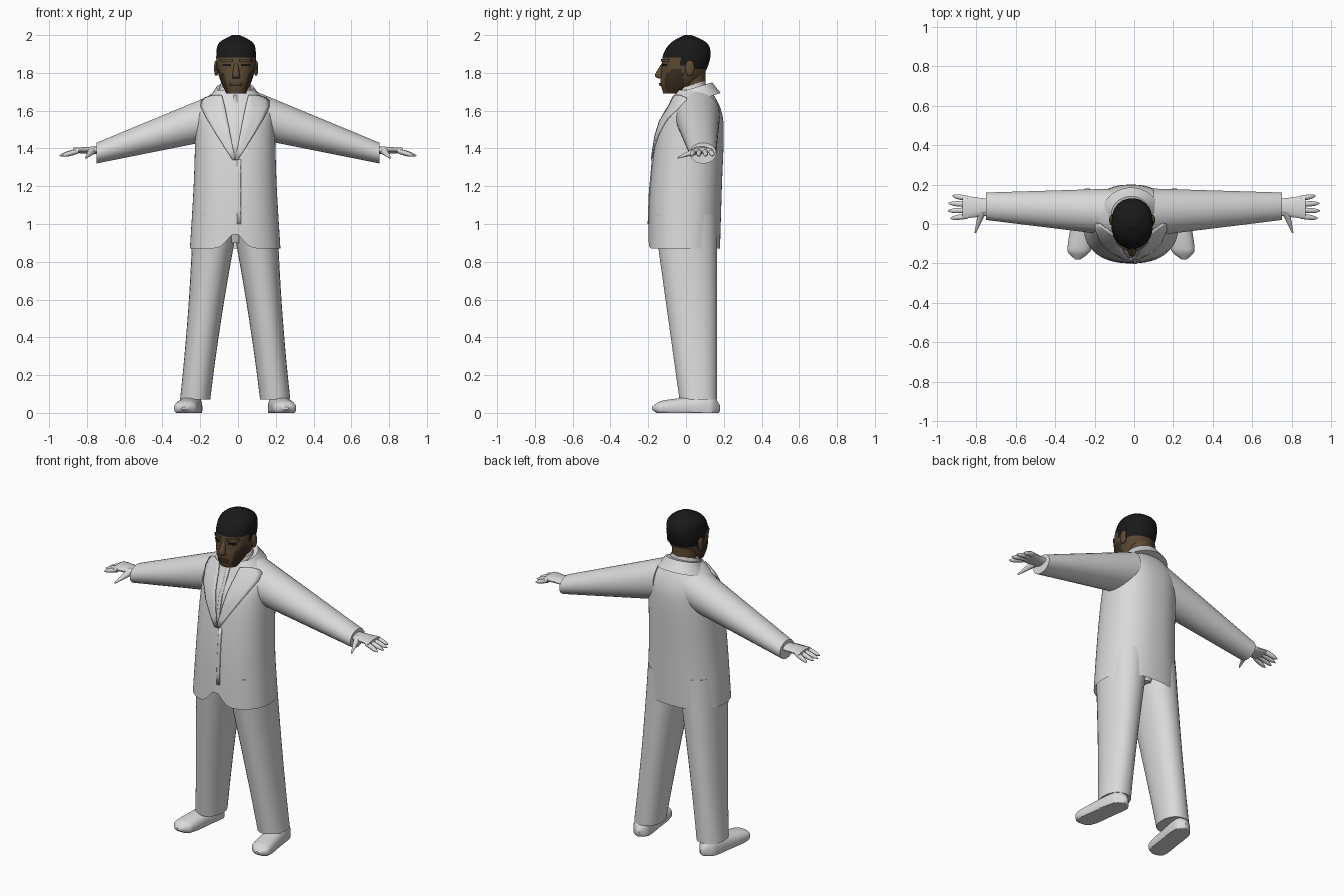
import bpy, bmesh, math
from mathutils import Vector

cube = bpy.data.objects.get("Cube")
if cube:
    bpy.data.objects.remove(cube, do_unlink=True)


def material(name, red, green, blue):
    mat = bpy.data.materials.new(name)
    mat.use_nodes = True
    mat.diffuse_color = (red, green, blue, 1)
    shader = mat.node_tree.nodes["Principled BSDF"]
    shader.inputs["Base Color"].default_value = mat.diffuse_color
    return mat


CLOTH = material("pale grey cloth", 0.7, 0.7, 0.7)
SKIN = material("brown skin", 0.11, 0.07, 0.035)
BEARD = material("dark brown stubble", 0.045, 0.03, 0.015)
HAIR = material("black hair", 0.01, 0.01, 0.01)
LIP = material("brown lips", 0.08, 0.045, 0.03)


def fractions(count):
    return [i / count for i in range(count + 1)]


def smooth_keys(keys, steps=4):
    """Smooth curve through a list of equal-length tuples."""
    dense = []
    last = len(keys) - 1
    for i in range(last):
        start, end = Vector(keys[i]), Vector(keys[i + 1])
        leave = (end - Vector(keys[max(i - 1, 0)])) / 2
        arrive = (Vector(keys[min(i + 2, last)]) - start) / 2
        for t in fractions(steps)[:-1]:
            ease = t * t * (3 - 2 * t)
            bend = leave * (1 - t) - arrive * t
            dense.append(start.lerp(end, ease) + bend * t * (1 - t))
    dense.append(Vector(keys[last]))
    return dense


def finish(name, bm, mats, shift, mirror):
    mesh = bpy.data.meshes.new(name)
    bmesh.ops.recalc_face_normals(bm, faces=bm.faces)
    for face in bm.faces:
        face.smooth = True
    bm.to_mesh(mesh)
    bm.free()
    for mat in mats:
        mesh.materials.append(mat)
    mesh.set_sharp_from_angle(angle=math.radians(40))
    ob = bpy.data.objects.new(name, mesh)
    bpy.context.collection.objects.link(ob)
    ob.location.x = shift
    if mirror:
        ob.modifiers.new("mirror", "MIRROR").use_mirror_merge = False
    return ob


def bridge(bm, rows, closed):
    """Fill quads between neighbouring rows of vertices."""
    for low, high in zip(rows, rows[1:]):
        for i in range(0 if closed else 1, len(low)):
            bm.faces.new((low[i - 1], low[i], high[i], high[i - 1]))


def loft(name, keys, mats, axis="z", power=2, segs=32, shift=0, mirror=False,
         capped=True, warp=None, rule=None):
    """Skin superellipse rings; a key is centre x, y, z and two radii."""
    bm = bmesh.new()
    rings = []
    for cx, cy, cz, ra, rb in smooth_keys(keys):
        ring = []
        for i in range(segs):
            turn = math.tau * (i + 0.5) / segs
            c, s = math.cos(turn), math.sin(turn)
            u = ra * math.copysign(abs(c) ** (2 / power), c)
            v = rb * math.copysign(abs(s) ** (2 / power), s)
            offset = {"x": (0, u, v), "y": (u, 0, v), "z": (u, v, 0)}[axis]
            point = Vector((cx, cy, cz)) + Vector(offset)
            ring.append(bm.verts.new(warp(point) if warp else point))
        rings.append(ring)
    bridge(bm, rings, True)
    if capped:
        bm.faces.new(rings[0])
        bm.faces.new(rings[-1])
    if rule:
        for face in bm.faces:
            face.material_index = rule(face.calc_center_median())
    return finish(name, bm, mats, shift, mirror)


def profile(rows):
    """Turn height, half width, front y and back y into ring keys."""
    return [(0, (front + back) / 2, z, width, (back - front) / 2)
            for z, width, front, back in rows]


def front_y(keys, power, x, z):
    nearest = min(smooth_keys(keys, 12), key=lambda key: abs(key[2] - z))
    _, cy, _, width, depth = nearest
    reach = min(abs(x) / width, 0.97)
    return cy - depth * (1 - reach ** power) ** (1 / power)


def panel(name, inner, outer, body, power, mat, shift, lift, mirror=True):
    """Thin plate lying on the front of a lofted body, between two edges."""
    bm = bmesh.new()
    rows = []
    for a, b in zip(smooth_keys(inner), smooth_keys(outer)):
        row = []
        for t in fractions(6):
            x, z = a.lerp(b, t)
            row.append(bm.verts.new((x, front_y(body, power, x, z) - lift, z)))
        rows.append(row)
    bridge(bm, rows, False)
    ob = finish(name, bm, [mat], shift, mirror)
    solid = ob.modifiers.new("thickness", "SOLIDIFY")
    solid.thickness, solid.offset = 0.008, 0


def band(name, left, right, top, bottom, *body_and_look):
    panel(name, [(left, top), (left, bottom)], [(right, top), (right, bottom)],
          *body_and_look)


# Jacket, with the hem cut away at the front
BODY = -0.015
ROUND = 2.3
jacket = profile([
    (0.87, 0.24, -0.2, 0.18), (1.2, 0.22, -0.19, 0.19), (1.5, 0.21, -0.15, 0.2),
    (1.62, 0.2, -0.09, 0.18), (1.71, 0.1, -0.05, 0.13)])


def hem(point):
    if point.y < 0:
        notch = math.exp(-(point.x / 0.055) ** 2)
        point.z += notch * max(0, 1.05 - point.z) * 0.45
    return point


loft("jacket", jacket, [CLOTH], power=ROUND, segs=64, shift=BODY, capped=False, warp=hem)
panel("lapels", [(0.07, 1.68), (0.05, 1.6), (0, 1.34)],
      [(0.12, 1.68), (0.18, 1.62), (0.015, 1.34)], jacket, ROUND, CLOTH, BODY, 0.006)
band("jacket_front_edge", 0.01, 0.03, 1.34, 1, jacket, ROUND, CLOTH, BODY, 0.001, False)
band("shirt_placket", -0.01, 0.01, 1.68, 1.35, jacket, ROUND, CLOTH, BODY, 0.002, False)


# Collars rise towards the back of the neck
def tilt(point):
    point.z += 0.3 * (point.y - 0.04)
    return point


def column(name, rows, y, mat, warp=None):
    loft(name, [(0, y, z, r, r * 0.9) for z, r in rows], [mat], shift=BODY, warp=warp)


column("jacket_collar", [(1.65, 0.15), (1.69, 0.12), (1.72, 0.1)], 0.05, CLOTH, tilt)
column("shirt_collar", [(1.65, 0.1), (1.74, 0.08)], 0.03, CLOTH, tilt)
column("neck", [(1.65, 0.07), (1.82, 0.07)], 0.04, SKIN)

# Sleeves and hands
loft("sleeves", [(0.1 + 0.65 * t, 0.06 + 0.03 * t, 1.575 - 0.2 * t,
                  0.12 - 0.05 * t, 0.125 - 0.07 * t) for t in fractions(6)],
     [CLOTH], axis="x", mirror=True)
loft("palms", [(0.72 + 0.15 * t, 0.085, 1.39, 0.04 + 0.02 * t, 0.022 - 0.008 * t)
               for t in fractions(3)], [CLOTH], axis="x", segs=20, mirror=True)
for i, label in enumerate(("index", "middle", "ring", "little")):
    length = 0.1 - 0.008 * (i - 1.3) ** 2
    keys = [(0.845 + length * t, 0.04 + 0.03 * i + 0.008 * (i - 1.4) * t,
             1.387 - 0.025 * t, *[0.014 * (1 - 0.8 * t ** 5)] * 2) for t in fractions(5)]
    loft(label + "_fingers", keys, [CLOTH], axis="x", segs=12, mirror=True)
loft("thumbs", [(0.77 + 0.035 * t, 0.06 - 0.105 * t, 1.39 - 0.04 * t,
                 *[0.022 * (1 - 0.8 * t)] * 2) for t in fractions(3)],
     [CLOTH], axis="y", segs=12, mirror=True)

# Trousers widen upwards and lean in to the hips
loft("trouser_legs", [(0.22 - 0.115 * z, 0.07 * (1 - z), z, 0.08 + 0.04 * z * z,
                       0.095 + 0.07 * z) for z in (0.07, 0.3, 0.6, 0.9, 1.05)],
     [CLOTH], power=2.2, shift=BODY, mirror=True)
loft("trouser_hips", [(0, 0.01, 0.9 + 0.15 * t, 0.05 + 0.15 * t, 0.1 + 0.05 * t)
                      for t in fractions(2)], [CLOTH], shift=BODY)


# Shoes, rounded at both ends and flat on the ground
def ground(point):
    point.z = max(point.z, 0)
    return point


def shoe_ring(t):
    swell = max(0.2, math.sqrt(1 - (2 * t - 1) ** 6))
    return (0.22 + 0.05 * t, 0.18 - 0.36 * t, 0.025,
            (0.055 + 0.01 * t) * swell, (0.08 - 0.045 * t) * swell)


loft("shoes", [shoe_ring(t) for t in fractions(10)], [CLOTH], axis="y", power=2.4,
     shift=BODY, mirror=True, warp=ground)

# Head, coloured by hairline and stubble areas
HEAD = -0.01
skull = profile([
    (1.69, 0.05, -0.12, -0.02), (1.75, 0.08, -0.135, 0.06), (1.82, 0.1, -0.13, 0.11),
    (1.9, 0.105, -0.12, 0.13), (1.96, 0.09, -0.08, 0.11), (2, 0.02, -0.01, 0.03)])


def head_colour(c):
    hairline = 1.89 if c.y < -0.03 else 1.84 if c.y < 0.04 else 1.815
    if c.z > hairline:
        return 1
    jaw = c.z < 1.83 - 0.6 * abs(c.y + 0.05) and abs(c.x) > 0.045
    return 2 if jaw and -0.11 < c.y < -0.01 else 0


loft("head", skull, [SKIN, HAIR, BEARD], power=2.2, segs=48, shift=HEAD, rule=head_colour)
loft("nose", [(0, -0.13, 1.77, 0.02, 0.015), (0, -0.14, 1.79, 0.02, 0.025),
              (0, -0.115, 1.855, 0.01, 0.01)], [SKIN], segs=16, shift=HEAD)
loft("ears", [(0.105, 0.02, 1.825 - 0.04 * math.cos(math.pi * t),
               0.003 + 0.009 * math.sin(math.pi * t), 0.005 + 0.02 * math.sin(math.pi * t))
              for t in fractions(6)], [SKIN], segs=16, shift=HEAD, mirror=True)

# Face details
band("eyes", 0.03, 0.07, 1.848, 1.837, skull, 2.2, HAIR, HEAD, 0.001)
band("brows", 0.02, 0.08, 1.873, 1.86, skull, 2.2, SKIN, HEAD, 0.004)
band("lips", -0.03, 0.03, 1.747, 1.73, skull, 2.2, LIP, HEAD, 0.004, False)
